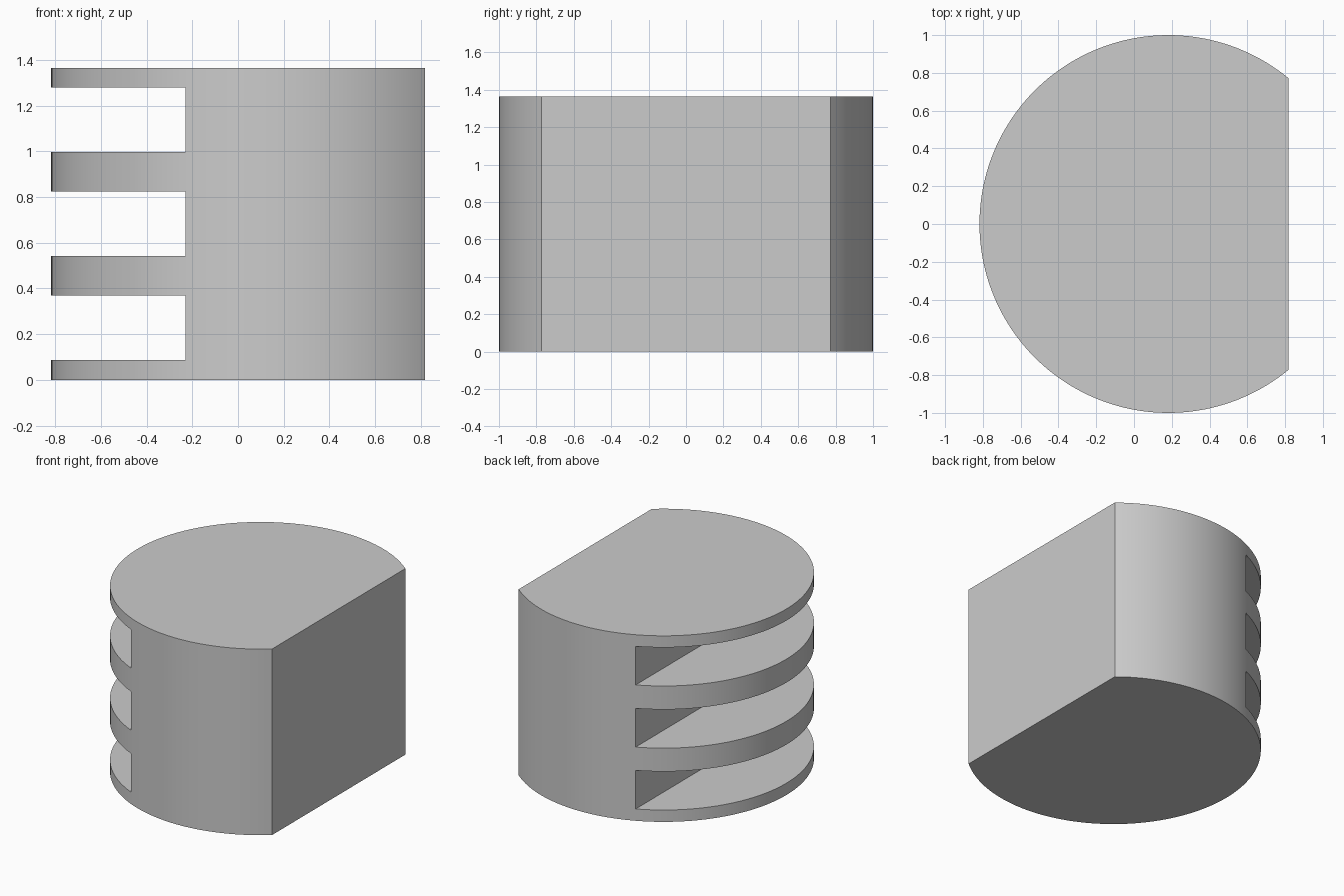
import bpy, bmesh, math

old = bpy.data.objects.get("Cube")
if old:
    bpy.data.objects.remove(old, do_unlink=True)

HEIGHT = 1.365
CENTRE_X = 0.182
FLAT_X = 0.818
SLOT_END_X = -0.23
SLOTS = [(0.087, 0.37), (0.541, 0.825), (0.997, 1.28)]
SEGMENTS = 128

grey = bpy.data.materials.new("plain_grey")
grey.use_nodes = True
colour = (0.6, 0.6, 0.6, 1)
grey.diffuse_color = colour
grey.node_tree.nodes["Principled BSDF"].inputs["Base Color"].default_value = colour


def prism(name, outline, bottom, top):
    """Extrude a flat outline between two heights."""
    bm = bmesh.new()
    base = bm.faces.new([bm.verts.new((x, y, bottom)) for x, y in outline])
    side = bmesh.ops.extrude_face_region(bm, geom=[base])
    moved = [v for v in side["geom"] if isinstance(v, bmesh.types.BMVert)]
    bmesh.ops.translate(bm, verts=moved, vec=(0, 0, top - bottom))
    bmesh.ops.recalc_face_normals(bm, faces=bm.faces)
    mesh = bpy.data.meshes.new(name)
    bm.to_mesh(mesh)
    bm.free()
    mesh.materials.append(grey)
    obj = bpy.data.objects.new(name, mesh)
    bpy.context.collection.objects.link(obj)
    return obj


# Round block with one flat side
start = math.acos(FLAT_X - CENTRE_X)
sweep = 2 * (math.pi - start)
angles = [start + sweep * i / SEGMENTS for i in range(SEGMENTS + 1)]
block = prism("slotted_block",
              [(CENTRE_X + math.cos(a), math.sin(a)) for a in angles], 0, HEIGHT)

# Slots cut straight through the round side
cutters = []
for bottom, top in SLOTS:
    cutter = prism("slot_cutter", [(-2, -2), (SLOT_END_X, -2), (SLOT_END_X, 2), (-2, 2)],
                   bottom, top)
    cutter.hide_render = True
    cut = block.modifiers.new("slot", 'BOOLEAN')
    cut.operation = 'DIFFERENCE'
    cut.solver = 'EXACT'
    cut.object = cutter
    cutters.append(cutter)

bpy.ops.object.select_all(action='DESELECT')
block.select_set(True)
bpy.context.view_layer.objects.active = block
for name in [m.name for m in block.modifiers]:
    bpy.ops.object.modifier_apply(modifier=name)
for cutter in cutters:
    bpy.data.objects.remove(cutter, do_unlink=True)

# Smooth round wall, crisp edges
bpy.ops.object.shade_smooth_by_angle(angle=math.radians(30))
